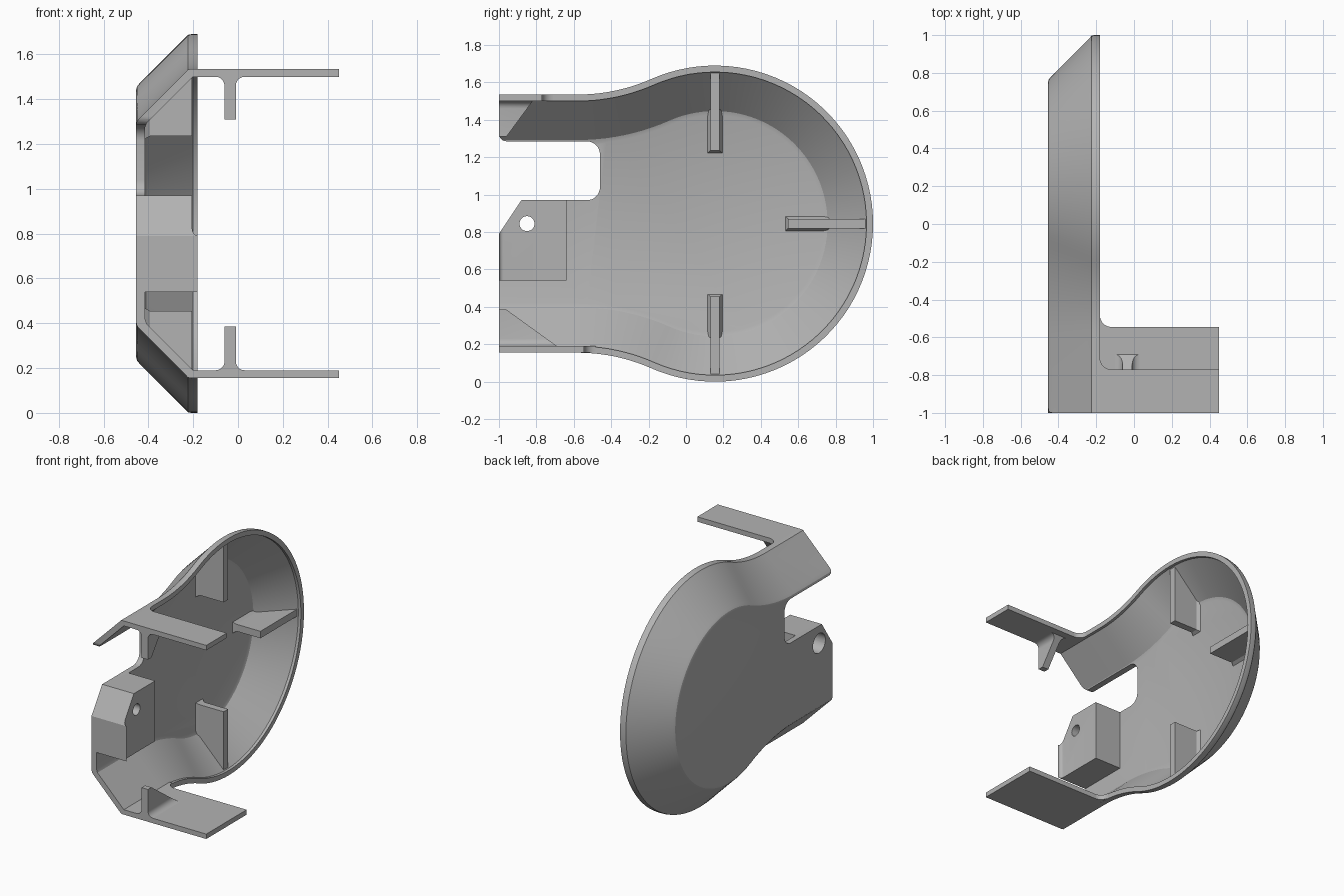
import bpy, bmesh
from math import sin, cos, pi, asin
from mathutils import Vector

cube = bpy.data.objects.get("Cube")
if cube:
    bpy.data.objects.remove(cube, do_unlink=True)

grey = bpy.data.materials.new("plain_grey")
grey.use_nodes = True
grey.diffuse_color = (0.45, 0.45, 0.45, 1)
grey.node_tree.nodes["Principled BSDF"].inputs["Base Color"].default_value = grey.diffuse_color

MID = 0.845          # height of the round centre, also its radius
CY = 0.155           # y of the round centre
BACK, FLOOR, RIM, LEDGE = -0.455, -0.415, -0.18, -0.205


def make(name, bm):
    bmesh.ops.recalc_face_normals(bm, faces=bm.faces)
    mesh = bpy.data.meshes.new(name)
    bm.to_mesh(mesh)
    bm.free()
    mesh.materials.append(grey)
    obj = bpy.data.objects.new(name, mesh)
    bpy.context.collection.objects.link(obj)
    return obj


def prism(name, points, axis, lo, hi):
    """Extrude a 2D outline along an axis from lo to hi."""
    place = {"x": lambda a, b, t: (t, a, b),
             "y": lambda a, b, t: (a, t, b),
             "z": lambda a, b, t: (a, b, t)}[axis]
    bm = bmesh.new()
    rings = [[bm.verts.new(place(a, b, t)) for a, b in points] for t in (lo, hi)]
    bm.faces.new(rings[0])
    bm.faces.new(rings[1])
    n = len(points)
    for i in range(n):
        j = (i + 1) % n
        bm.faces.new((rings[0][i], rings[0][j], rings[1][j], rings[1][i]))
    return make(name, bm)


def arc(cx, cy, r, start, end, steps=8):
    angles = [start + (end - start) * i / steps for i in range(steps + 1)]
    return [(cx + r * cos(a), cy + r * sin(a)) for a in angles]


def boolean(obj, cutter, operation="DIFFERENCE"):
    mod = obj.modifiers.new("cut", "BOOLEAN")
    mod.object, mod.operation, mod.solver = cutter, operation, "EXACT"
    bpy.context.view_layer.update()
    bpy.context.view_layer.objects.active = obj
    bpy.ops.object.modifier_apply(modifier=mod.name)


def flip(points):
    """Mirror an outline, given as (any, z), about the middle height."""
    return [(a, 2 * MID - z) for a, z in points]


# Rim outline as (point, outward normal): straight neck, concave blend, round end
neck_z, neck_y, blend = 1.535, -0.58, 0.975
turn = asin((CY - neck_y) / (MID + blend))
half = [(Vector((-1, neck_z)), Vector((0, 1)))]
for i in range(11):
    n = Vector((-sin(turn * i / 10), cos(turn * i / 10)))
    half.append((Vector((neck_y, neck_z + blend)) - n * blend, n))
for i in range(1, 33):
    a = -turn + (pi / 2 + turn) * i / 32
    n = Vector((sin(a), cos(a)))
    half.append((Vector((CY, MID)) + n * MID, n))
outline = half + [(Vector((p.x, 2 * MID - p.y)), Vector((n.x, -n.y)))
                  for p, n in reversed(half[:-1])]

# Wall section as (inward offset, x), from the outer back round to the inner floor
section = [(0.25, BACK), (0.234, -0.451), (0.22, -0.44),
           (0.012, -0.232), (0.003, -0.224), (0, -0.21), (0, RIM),
           (0.035, RIM), (0.035, -0.2), (0.225, -0.39), (0.243, -0.408), (0.265, FLOOR)]

# Shell: sweep the section round the outline and close back, floor and open end
bm = bmesh.new()
rings = [[bm.verts.new((x, p.x - n.x * d, p.y - n.y * d)) for p, n in outline]
         for d, x in section]
for low, high in zip(rings, rings[1:]):
    for i in range(len(outline) - 1):
        bm.faces.new((low[i], low[i + 1], high[i + 1], high[i]))
bm.faces.new(rings[0])
bm.faces.new(rings[-1])
bm.faces.new([r[0] for r in rings] + [r[-1] for r in reversed(rings)])
shell = make("shell", bm)

# Mounting block with a small curved lip along its front edge
lip = arc(LEDGE + 0.025, -0.975, 0.025, pi, 1.5 * pi, 5)
block = prism("mounting_block", [(-0.44, -1), (-0.44, -0.64), (LEDGE, -0.64)] + lip,
              "z", 0.54, 0.97)

# Notch with round corners, whose lower edge slopes to the front
notch = prism("notch_cutter",
              [(-1.1, 0.64), (-0.88, 0.97)]
              + arc(-0.53, 1.04, 0.07, -pi / 2, 0) + arc(-0.53, 1.215, 0.07, 0, pi / 2)
              + arc(-0.96, 1.325, 0.04, -pi / 2, -pi, 5) + [(-1.1, 1.325)],
              "x", -0.6, -0.1)
# Keep the notch clear of the upper wall beyond its tip
hole = prism("hole_cutter", arc(-0.85, MID, 0.04, 0, 2 * pi, 32)[:-1], "x", -0.6, 0)
bore = prism("bore_cutter", arc(-0.85, MID, 0.07, 0, 2 * pi, 32)[:-1], "x", -0.6, -0.27)
for part in (shell, block):
    for cutter in (notch, hole, bore):
        boolean(part, cutter)
for cutter in (notch, hole, bore):
    bpy.data.objects.remove(cutter, do_unlink=True)

parts = [shell, block]

# Upper and lower tabs with their stiffeners
for name, same, end, foot, tip in (("upper", lambda p: p, -0.77, -0.82, 1.31),
                                   ("lower", flip, -0.545, -0.69, 1.305)):
    plate = ([(-0.2, -1), (0.45, -1), (0.45, end)]
             + arc(-0.12, end + 0.06, 0.06, 1.5 * pi, pi) + [(-0.2, end + 0.06)])
    z0, z1 = sorted(z for _, z in same([(0, 1.5), (0, neck_z)]))
    parts.append(prism(name + "_tab", plate, "z", z0, z1))

    # Stiffener: flared cross-section trimmed to a wedge
    flare = ([(-0.06, 1.25)] + arc(-0.1, 1.46, 0.04, 0, pi / 2, 5) + [(-0.1, 1.51), (0.03, 1.51)]
             + arc(0.03, 1.46, 0.04, pi / 2, pi, 5) + [(-0.01, 1.25)])
    wedge = [(-1, 1.52), (-1, tip), (-0.96, tip), (foot, 1.5), (foot, 1.52)]
    rib = prism(name + "_tab_rib", same(flare), "y", -1.1, -0.5)
    trim = prism("trim", same(wedge), "x", -0.3, 0.3)
    boolean(rib, trim, "INTERSECT")
    bpy.data.objects.remove(trim, do_unlink=True)
    parts.append(rib)

# Three inner ribs pointing to the centre, each with a sloped foot
for name, out in (("top", (0, 1)), ("end", (1, 0)), ("bottom", (0, -1))):
    u = Vector((0, out[0], out[1]))
    side = Vector((0, -out[1], out[0]))
    centre = Vector((0, CY, MID))
    bm = bmesh.new()
    profile = [(0.39, LEDGE), (0.39, -0.43), (0.61, -0.43), (0.825, LEDGE)]
    foot = [(0.375, FLOOR - 0.005, 0.042), (0.39, FLOOR + 0.022, 0.025)]
    blade = [[bm.verts.new(centre + u * r + side * s + Vector((x, 0, 0))) for r, x in profile]
             for s in (-0.025, 0.025)]
    loops = [[bm.verts.new(centre + u * r + side * s + Vector((x, 0, 0)))
              for r, s in ((r0, -w), (r0, w), (0.61, w), (0.61, -w))] for r0, x, w in foot]
    for a, b in (blade, loops):
        bm.faces.new(a)
        bm.faces.new(b)
        for i in range(4):
            j = (i + 1) % 4
            bm.faces.new((a[i], a[j], b[j], b[i]))
    parts.append(make(name + "_inner_rib", bm))

# Smooth the curved walls, keep the corners crisp
for part in parts:
    bpy.ops.object.select_all(action="DESELECT")
    part.select_set(True)
    bpy.context.view_layer.objects.active = part
    bpy.ops.object.shade_smooth_by_angle(angle=0.34)
